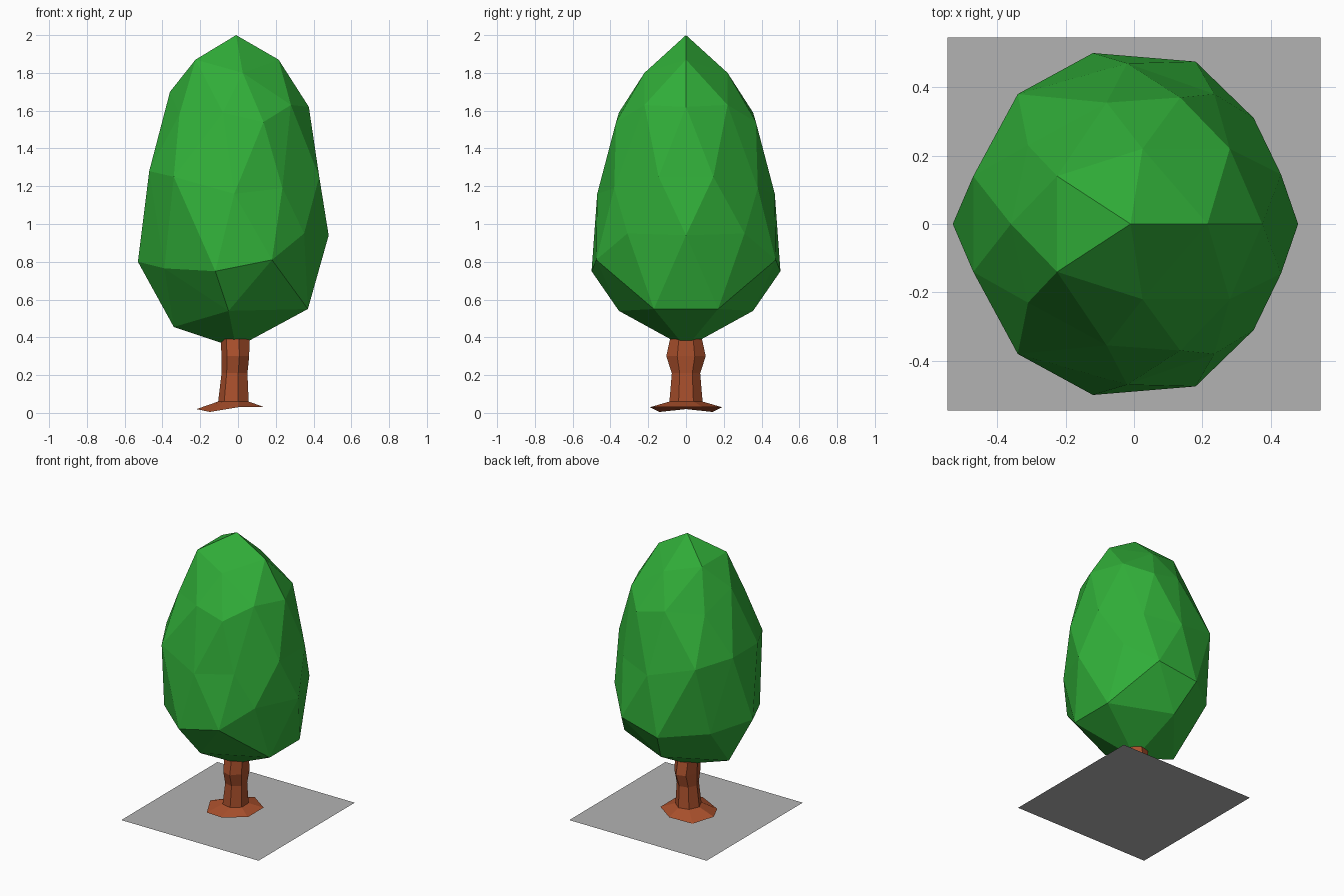
import bpy, bmesh, math
from mathutils import Vector

if "Cube" in bpy.data.objects:
    bpy.data.objects.remove(bpy.data.objects["Cube"])


def material(name, rgb):
    m = bpy.data.materials.new(name)
    m.diffuse_color = (*rgb, 1)
    m.use_nodes = True
    m.node_tree.nodes["Principled BSDF"].inputs["Base Color"].default_value = m.diffuse_color
    return m


def finish(bm, name, mat):
    bmesh.ops.recalc_face_normals(bm, faces=bm.faces)
    mesh = bpy.data.meshes.new(name)
    bm.to_mesh(mesh)
    bm.free()
    mesh.materials.append(mat)
    obj = bpy.data.objects.new(name, mesh)
    bpy.context.collection.objects.link(obj)
    return obj


green = material("leaf green", (0.03, 0.42, 0.04))
brown = material("bark brown", (0.40, 0.08, 0.025))
grey = material("ground grey", (0.45, 0.45, 0.45))

# Ground: square tile
bm = bmesh.new()
bmesh.ops.create_grid(bm, x_segments=1, y_segments=1, size=0.545)
finish(bm, "ground_tile", grey)

# Crown: icosphere sculpted ring by ring, same on both sides of y = 0
# (sphere height, first angle, angle step, sculpted points)
rings = [
    (1.0, 0, 0, [(-0.01, 0, 2.0)]),
    (0.851, 0, 72, [(0.215, 0, 1.87), (0.025, 0.22, 1.80), (-0.225, 0.14, 1.87)]),
    (0.526, 36, 72, [(0.28, 0.22, 1.63), (-0.08, 0.355, 1.59), (-0.36, 0, 1.70)]),
    (0.447, 0, 72, [(0.375, 0, 1.62), (0.135, 0.37, 1.54), (-0.31, 0.23, 1.58)]),
    (0.0, 18, 36, [(0.43, 0.145, 1.25), (0.235, 0.38, 1.19), (-0.02, 0.47, 1.16),
                   (-0.34, 0.38, 1.25), (-0.47, 0.14, 1.28)]),
    (-0.447, 36, 72, [(0.35, 0.31, 0.95), (-0.12, 0.50, 0.75), (-0.53, 0, 0.80)]),
    (-0.526, 0, 72, [(0.48, 0, 0.94), (0.18, 0.475, 0.81), (-0.39, 0.28, 0.765)]),
    (-0.851, 36, 72, [(0.37, 0.17, 0.55), (-0.05, 0.355, 0.54), (-0.34, 0, 0.455)]),
    (-1.0, 0, 0, [(-0.01, 0, 0.345)]),
]
bm = bmesh.new()
bmesh.ops.create_icosphere(bm, subdivisions=2, radius=1)
start = [(v, v.co.normalized()) for v in bm.verts]
for h, first, step, points in rings:
    r = math.sqrt(1 - h * h)
    for i, (x, y, z) in enumerate(points):
        a = math.radians(first + i * step)
        for side in (1, -1):
            aim = Vector((r * math.cos(a), side * r * math.sin(a), h))
            vert = min(start, key=lambda s: (s[1] - aim).length)[0]
            vert.co = (x, side * y, z)
finish(bm, "crown", green)

# Trunk: seven-sided loft from a flared, uneven foot up into the crown
bm = bmesh.new()
foot = [(0.14, 0.09, 0.03), (0.0, 0.19, 0.03), (-0.15, 0.14, 0.005), (-0.22, 0, 0.02)]
foot += [(x, -y, z) for x, y, z in foot[2::-1]]
loops = [[bm.verts.new(p) for p in foot]]
for cx, rx, ry, z in [(-0.02, 0.085, 0.09, 0.06), (-0.015, 0.072, 0.077, 0.21),
                      (-0.01, 0.077, 0.107, 0.30), (-0.012, 0.08, 0.087, 0.39)]:
    angles = [math.tau * (i + 0.5) / 7 for i in range(7)]
    loops.append([bm.verts.new((cx + rx * math.cos(a), ry * math.sin(a), z)) for a in angles])
for low, high in zip(loops, loops[1:]):
    for i in range(7):
        j = (i + 1) % 7
        bm.faces.new((low[i], low[j], high[j], high[i]))
bm.faces.new(loops[0][::-1])
bm.faces.new(loops[-1])
finish(bm, "trunk", brown)
